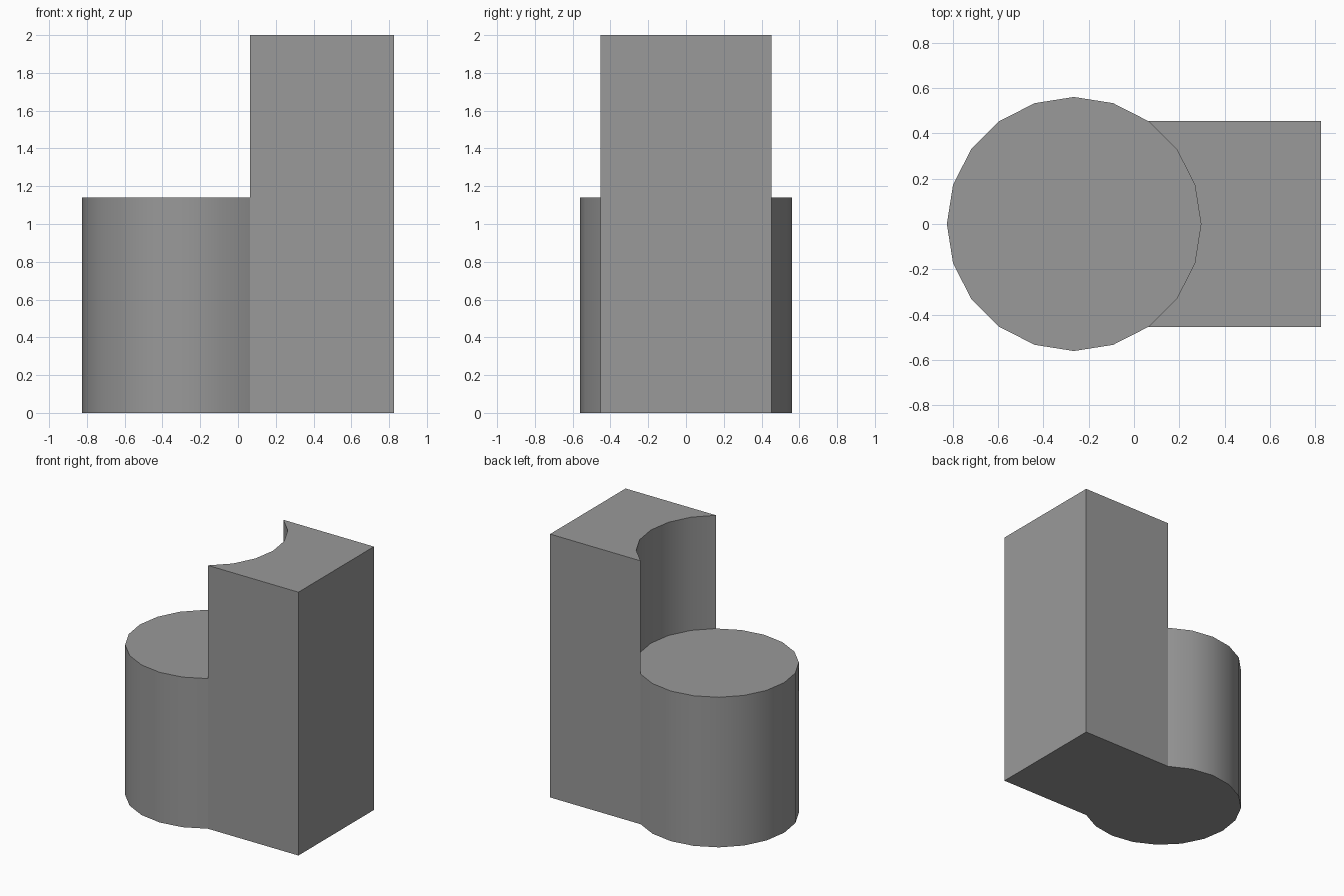
import bpy
import bmesh
from math import cos, sin, radians

default = bpy.data.objects.get("Cube")
if default:
    bpy.data.objects.remove(default, do_unlink=True)

SIDES = 20
RADIUS, CENTRE_X = 0.56, -0.265
DRUM_TOP, BLOCK_TOP, BLOCK_END = 1.14, 2.0, 0.825

grey = bpy.data.materials.new("mid grey")
grey.use_nodes = True
colour = (0.32, 0.32, 0.32, 1)
grey.diffuse_color = colour
grey.node_tree.nodes["Principled BSDF"].inputs["Base Color"].default_value = colour

bm = bmesh.new()


def ring_point(i):
    a = radians(360 / SIDES * i)
    return CENTRE_X + RADIUS * cos(a), RADIUS * sin(a)


def row(points, z):
    return [bm.verts.new((x, y, z)) for x, y in points]


def walls(lower, upper, smooth=False):
    for i in range(len(lower) - 1):
        f = bm.faces.new((lower[i], lower[i + 1], upper[i + 1], upper[i]))
        f.smooth = smooth


# Plan outlines: exposed round side, curved seat in the block, block corners
outer = [ring_point(i) for i in range(3, 18)]
scoop = [ring_point(i) for i in range(-3, 4)]
half = outer[0][1]
corners = [(BLOCK_END, -half), (BLOCK_END, half)]

# Round drum
outer_low, outer_mid = row(outer, 0), row(outer, DRUM_TOP)
walls(outer_low, outer_mid, smooth=True)
scoop_mid = [outer_mid[-1]] + row(scoop[1:-1], DRUM_TOP) + [outer_mid[0]]
bm.faces.new(outer_mid + scoop_mid[1:-1])

# Tall block with the scooped side above the drum
scoop_top = row(scoop, BLOCK_TOP)
walls(scoop_mid, scoop_top)
corner_low, corner_top = row(corners, 0), row(corners, BLOCK_TOP)
walls(corner_low, corner_top)
bm.faces.new((outer_low[-1], corner_low[0], corner_top[0], scoop_top[0], outer_mid[-1]))
bm.faces.new((corner_low[1], outer_low[0], outer_mid[0], scoop_top[-1], corner_top[1]))
bm.faces.new(corner_top + scoop_top[::-1])

# Shared underside
bm.faces.new(outer_low + corner_low)
bmesh.ops.recalc_face_normals(bm, faces=bm.faces)

mesh = bpy.data.meshes.new("drum_and_block")
bm.to_mesh(mesh)
bm.free()
mesh.materials.append(grey)
body = bpy.data.objects.new("drum_and_block", mesh)
bpy.context.collection.objects.link(body)

# Smooth only the round side
bpy.context.view_layer.objects.active = body
body.select_set(True)
for edge in mesh.edges:
    edge.use_edge_sharp = False
mesh.set_sharp_from_angle(angle=radians(25))
